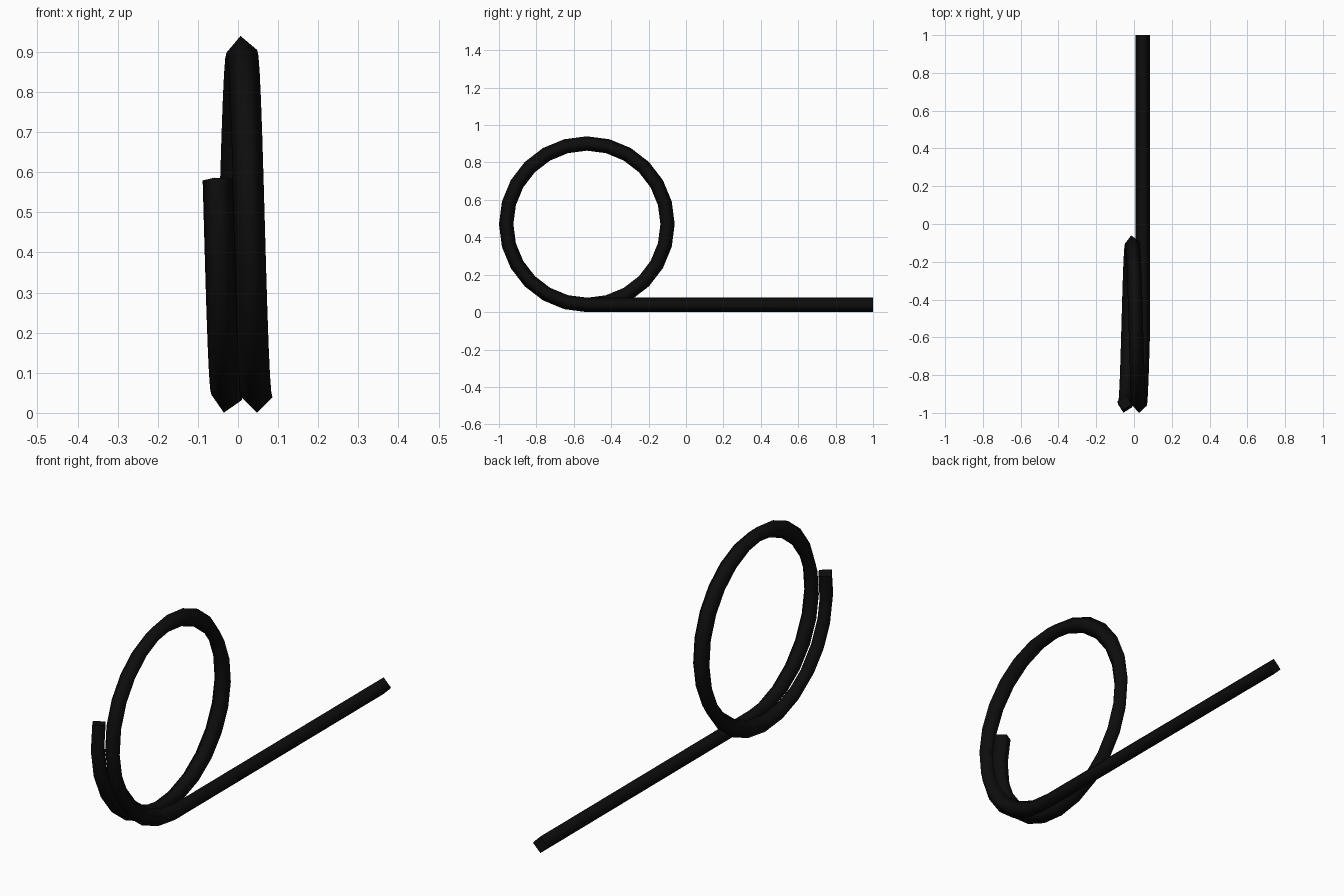
import bpy, bmesh, math
from mathutils import Vector

if "Cube" in bpy.data.objects:
    bpy.data.objects.remove(bpy.data.objects["Cube"])

R, r = 0.4315, 0.0385        # loop radius, rod radius
CY, CZ = -0.53, R + r        # loop centre
X0, STEP = 0.0475, 0.0190 / 6  # sideways drift per 15 degree segment
SEGMENTS = 31
SIDES = 4

# Path: straight leg, then a helical loop of a little over one turn
path = [Vector((X0, 1, r))]
for i in range(SEGMENTS + 1):
    a = math.radians(15 * i)
    path.append(Vector((X0 - STEP * i, CY - R * math.sin(a), CZ - R * math.cos(a))))

# Sweep a diamond section along the path with minimum twist
bm = bmesh.new()
rings = []
tangent = (path[1] - path[0]).normalized()
up = Vector((0, 0, -1))
last = len(path) - 1
for i, p in enumerate(path):
    before = (p - path[max(i - 1, 0)]).normalized()
    after = (path[min(i + 1, last)] - p).normalized()
    t = (before + after).normalized()
    up = tangent.rotation_difference(t) @ up
    up = (up - t * up.dot(t)).normalized()
    tangent = t
    side = t.cross(up)
    rings.append([bm.verts.new(p + r * (up * math.cos(k * math.tau / SIDES)
                                        + side * math.sin(k * math.tau / SIDES)))
                  for k in range(SIDES)])
for a, b in zip(rings, rings[1:]):
    for k in range(SIDES):
        n = (k + 1) % SIDES
        bm.faces.new((a[k], a[n], b[n], b[k])).smooth = True

# End caps with sharp rims
for ring in (rings[0], rings[-1]):
    cap = bm.faces.new(ring)
    for e in cap.edges:
        e.smooth = False
bmesh.ops.recalc_face_normals(bm, faces=bm.faces)

mesh = bpy.data.meshes.new("looped_rod")
bm.to_mesh(mesh)
bm.free()
rod = bpy.data.objects.new("looped_rod", mesh)
bpy.context.collection.objects.link(rod)

# Black finish
black = bpy.data.materials.new("black")
black.diffuse_color = (0.004, 0.004, 0.004, 1)
black.use_nodes = True
black.node_tree.nodes["Principled BSDF"].inputs["Base Color"].default_value = black.diffuse_color
mesh.materials.append(black)
